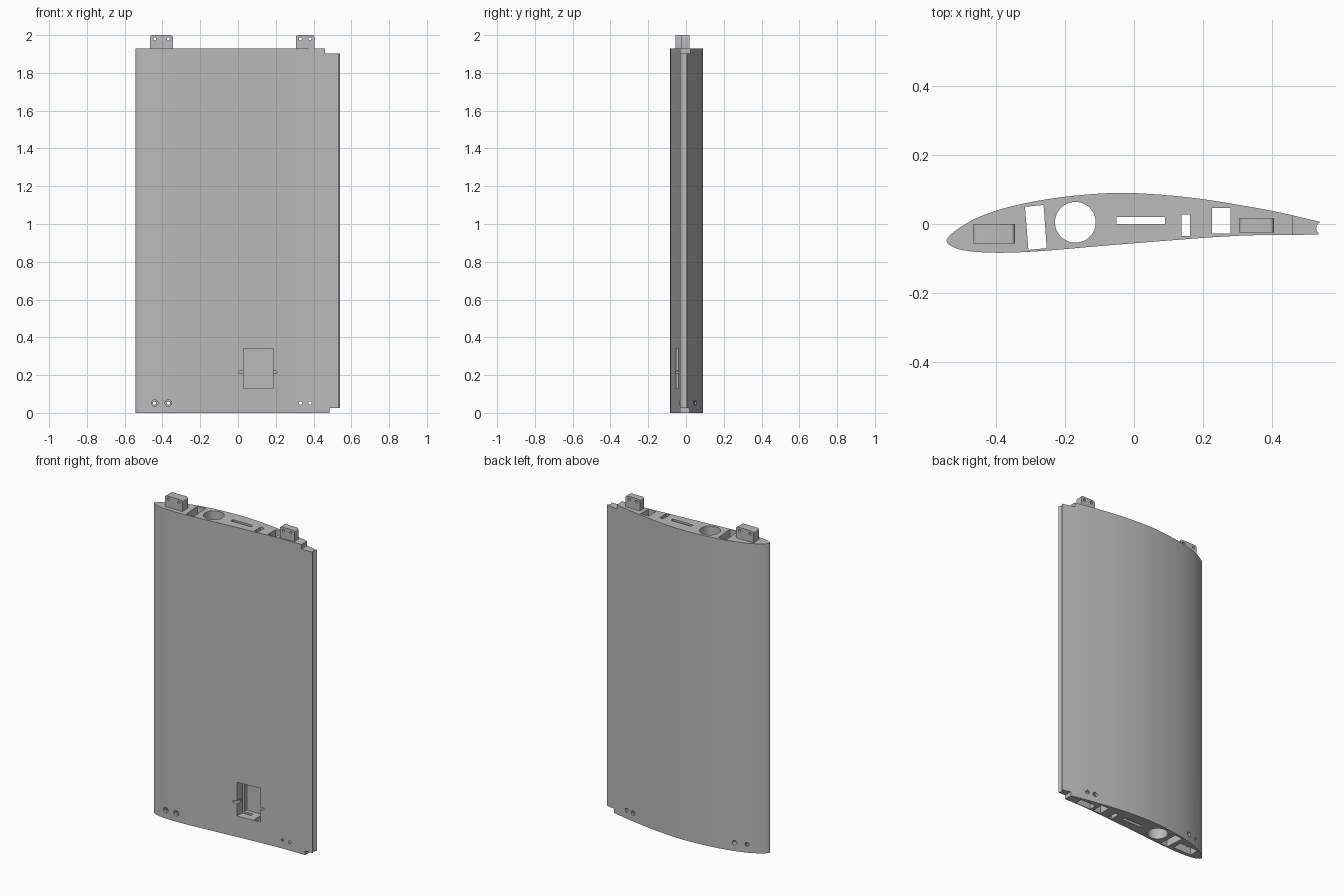
import bpy, bmesh, math
from mathutils import Vector

cube = bpy.data.objects.get("Cube")
if cube:
    bpy.data.objects.remove(cube, do_unlink=True)

grey = bpy.data.materials.new("light grey")
grey.use_nodes = True
grey.diffuse_color = (0.5, 0.5, 0.5, 1)
grey.node_tree.nodes["Principled BSDF"].inputs["Base Color"].default_value = (0.5, 0.5, 0.5, 1)


def prism(name, pts, axis, lo, hi):
    """Extrude a 2D outline: (x, y) along z, or (x, z) along y."""
    place = (lambda p, d: (p[0], p[1], d)) if axis == 'z' else (lambda p, d: (p[0], d, p[1]))
    bm = bmesh.new()
    a = [bm.verts.new(place(p, lo)) for p in pts]
    b = [bm.verts.new(place(p, hi)) for p in pts]
    bm.faces.new(a)
    bm.faces.new(b)
    for i in range(len(pts)):
        j = (i + 1) % len(pts)
        bm.faces.new((a[i], a[j], b[j], b[i]))
    bmesh.ops.recalc_face_normals(bm, faces=bm.faces)
    mesh = bpy.data.meshes.new(name)
    bm.to_mesh(mesh)
    bm.free()
    mesh.materials.append(grey)
    obj = bpy.data.objects.new(name, mesh)
    bpy.context.collection.objects.link(obj)
    return obj


def rect(x0, x1, y0, y1):
    return [(x0, y0), (x1, y0), (x1, y1), (x0, y1)]


def circle(x, y, r, n=24):
    return [(x + r * math.cos(2 * math.pi * i / n), y + r * math.sin(2 * math.pi * i / n)) for i in range(n)]


def rounded(x0, x1, y0, y1, r, n=5):
    """Rectangle with all four corners rounded."""
    pts = []
    for k, (cx, cy) in enumerate(rect(x0 + r, x1 - r, y0 + r, y1 - r)):
        for i in range(n + 1):
            t = math.pi * (1 + k / 2) + math.pi / 2 * i / n
            pts.append((cx + r * math.cos(t), cy + r * math.sin(t)))
    return pts


def spline(points, steps=5):
    """Catmull-Rom curve through the given points."""
    p = [Vector(q) for q in points]
    p = [2 * p[0] - p[1]] + p + [2 * p[-1] - p[-2]]
    out = []
    for a, b, c, d in zip(p, p[1:], p[2:], p[3:]):
        for i in range(steps):
            t = i / steps
            out.append(0.5 * (2 * b + (c - a) * t + (2 * a - 5 * b + 4 * c - d) * t ** 2
                              + (3 * b - a - 3 * c + d) * t ** 3))
    return out + [p[-2]]


def cut(target, *cutter_args):
    cutter = prism("cutter", *cutter_args)
    cutter.hide_render = True
    bpy.context.view_layer.objects.active = target
    mod = target.modifiers.new("cut", 'BOOLEAN')
    mod.operation = 'DIFFERENCE'
    mod.solver = 'EXACT'
    mod.object = cutter
    bpy.ops.object.modifier_apply(modifier=mod.name)
    bpy.data.objects.remove(cutter, do_unlink=True)


def smooth(obj):
    bpy.ops.object.select_all(action='DESELECT')
    obj.select_set(True)
    bpy.context.view_layer.objects.active = obj
    bpy.ops.object.shade_smooth_by_angle(angle=math.radians(25))


# Wing section: aerofoil outline from upper tail round the nose to lower tail
TOP = 1.93
outline = spline([(0.54, 0.006), (0.4, 0.038), (0.22, 0.069), (0.1, 0.083), (-0.02, 0.09),
                  (-0.13, 0.086), (-0.25, 0.072), (-0.36, 0.05), (-0.45, 0.02), (-0.51, -0.014),
                  (-0.537, -0.037), (-0.543, -0.049), (-0.533, -0.062), (-0.5, -0.075),
                  (-0.44, -0.082), (-0.36, -0.083), (-0.25, -0.077), (-0.1, -0.064),
                  (0.1, -0.048), (0.25, -0.037), (0.37, -0.032), (0.535, -0.031)])
# Concave hinge groove along the tail
outline += [(0.547 - 0.019 * math.sin(math.pi * i / 8), -0.012 - 0.018 * math.cos(math.pi * i / 8))
            for i in range(2, 7)]
wing = prism("wing_section", outline, 'z', 0, TOP)

# Lengthwise ducts, spar slots and tube hole
cut(wing, [(-0.316, 0.05), (-0.262, 0.055), (-0.253, -0.07), (-0.306, -0.075)], 'z', -0.1, 2.1)
cut(wing, circle(-0.17, 0.005, 0.059, 48), 'z', -0.1, 2.1)
for slot in ((-0.05, 0.09, 0.0, 0.02), (0.137, 0.162, -0.035, 0.028), (0.226, 0.28, -0.028, 0.047)):
    cut(wing, rect(*slot), 'z', -0.1, 2.1)

# Tail corner steps
cut(wing, rect(0.46, 0.7, 1.902, 2.1), 'y', -0.3, 0.3)
cut(wing, rect(0.485, 0.7, -0.1, 0.025), 'y', -0.3, 0.3)

# Servo window with side notches
cut(wing, rect(0.03, 0.185, 0.13, 0.34), 'y', -0.2, 0.045)
cut(wing, rounded(0.004, 0.207, 0.208, 0.222, 0.006), 'y', -0.2, -0.01)

# Joining tabs on top, with matching sockets and screw holes at the bottom
tabs = {"nose_tab": (-0.465, -0.345, -0.056, 0.0), "tail_tab": (0.306, 0.405, -0.024, 0.018)}
for name, (x0, x1, y0, y1) in tabs.items():
    cut(wing, rect(x0 - 0.004, x1 + 0.004, y0 - 0.003, y1 + 0.003), 'z', -0.1, 0.08)
    tab = prism(name, rounded(x0, x1, TOP - 0.04, 2.0, 0.012), 'y', y0, y1)
    inset = 0.024
    for x in (x0 + inset, x1 - inset):
        cut(tab, circle(x, 1.98, 0.008, 16), 'y', -0.3, 0.3)
        cut(wing, circle(x, 0.052, 0.009, 16), 'y', -0.3, 0.3)
        if name == "nose_tab":
            cut(wing, circle(x, 0.052, 0.017), 'y', -0.3, -0.068)
        cut(wing, circle(x, 0.052, 0.014), 'y', y1 + 0.02, 0.3)
    smooth(tab)
smooth(wing)
